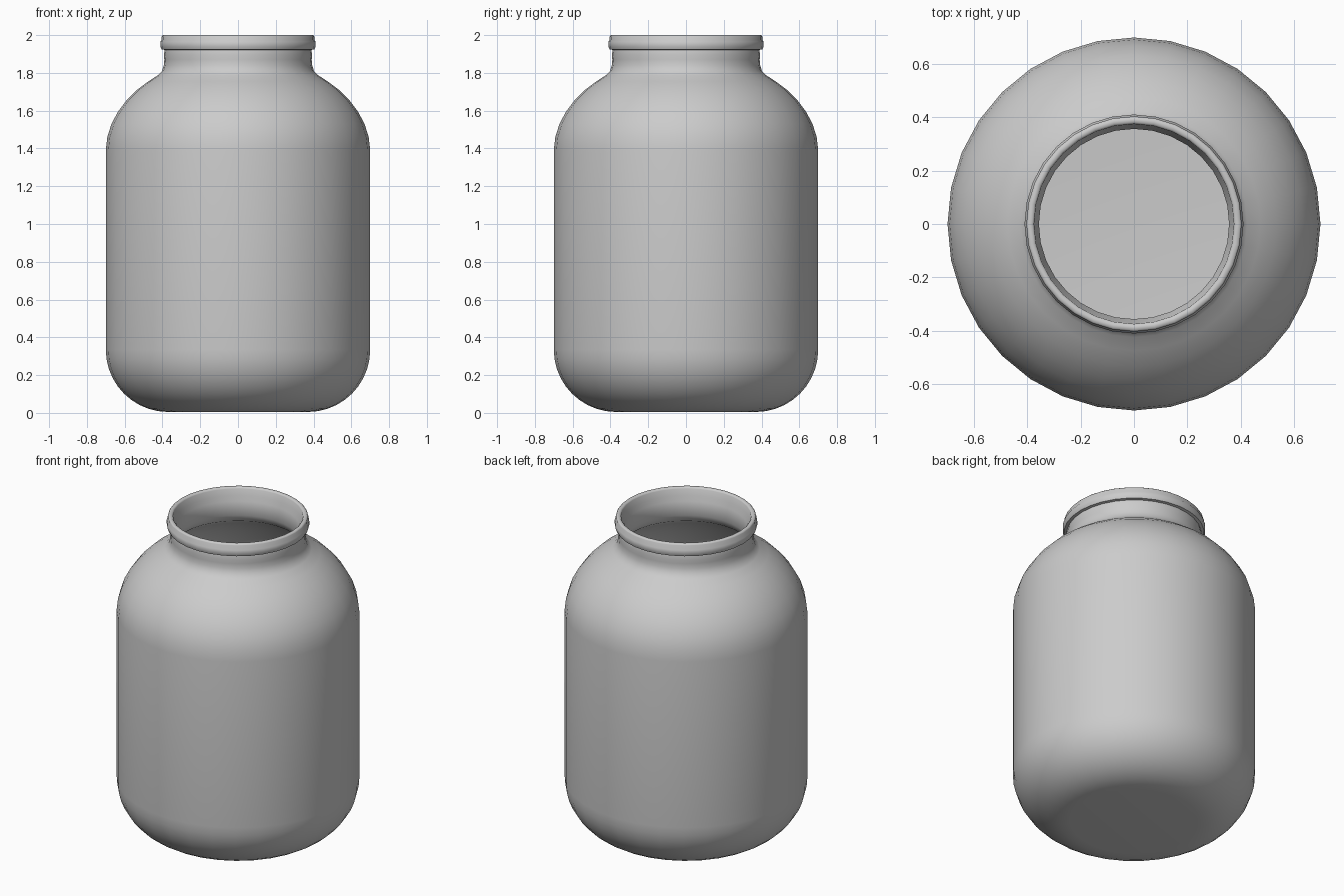
import bpy, bmesh, math

if "Cube" in bpy.data.objects:
    bpy.data.objects.remove(bpy.data.objects["Cube"])

SIDES = 32
WALL = 0.03


def arc(cx, cz, r, a0, a1, n):
    return [(cx + r * math.cos(math.radians(a0 + (a1 - a0) * i / n)),
             cz + r * math.sin(math.radians(a0 + (a1 - a0) * i / n))) for i in range(n + 1)]


def lathe(name, profile):
    bm = bmesh.new()
    rings = []
    for r, z in profile:
        if r < 1e-5:
            rings.append([bm.verts.new((0, 0, z))] * SIDES)
        else:
            rings.append([bm.verts.new((r * math.cos(2 * math.pi * i / SIDES),
                                        r * math.sin(2 * math.pi * i / SIDES), z))
                          for i in range(SIDES)])
    for a, b in zip(rings, rings[1:]):
        for i in range(SIDES):
            j = (i + 1) % SIDES
            bm.faces.new(list(dict.fromkeys((a[i], a[j], b[j], b[i]))))
    bmesh.ops.recalc_face_normals(bm, faces=bm.faces)
    mesh = bpy.data.meshes.new(name)
    bm.to_mesh(mesh)
    bm.free()
    obj = bpy.data.objects.new(name, mesh)
    bpy.context.collection.objects.link(obj)
    bpy.context.view_layer.objects.active = obj
    obj.select_set(True)
    bpy.ops.object.shade_smooth_by_angle(angle=math.radians(50))
    obj.select_set(False)
    return obj


# Outer wall: flat base, round heel, straight side, shoulder
shoulder = [(0.70, 1.39), (0.692, 1.46), (0.67, 1.53), (0.635, 1.595), (0.59, 1.655),
            (0.535, 1.71), (0.475, 1.755), (0.425, 1.787), (0.402, 1.81), (0.393, 1.84)]
outer = [(0, 0.005)] + arc(0.37, 0.335, 0.33, -90, 0, 10) + shoulder

# Neck and thick rolled rim
rim = [(0.39, 1.87), (0.393, 1.895), (0.388, 1.922), (0.405, 1.925), (0.411, 1.94),
       (0.411, 1.965), (0.404, 1.975), (0.404, 1.993), (0.398, 2.0),
       (0.382, 2.0), (0.375, 1.992), (0.373, 1.95), (0.357, 1.92)]

# Inner wall follows the outer one at wall thickness
inner = [(0.357, 1.83), (0.38, 1.785)]
inner += [(r - WALL * 0.9, z - WALL * 0.5) for r, z in reversed(shoulder[:-3])]
inner += arc(0.37, 0.335, 0.33 - WALL, 0, -90, 10) + [(0, 0.035)]

lathe("jar", outer + rim + inner)
